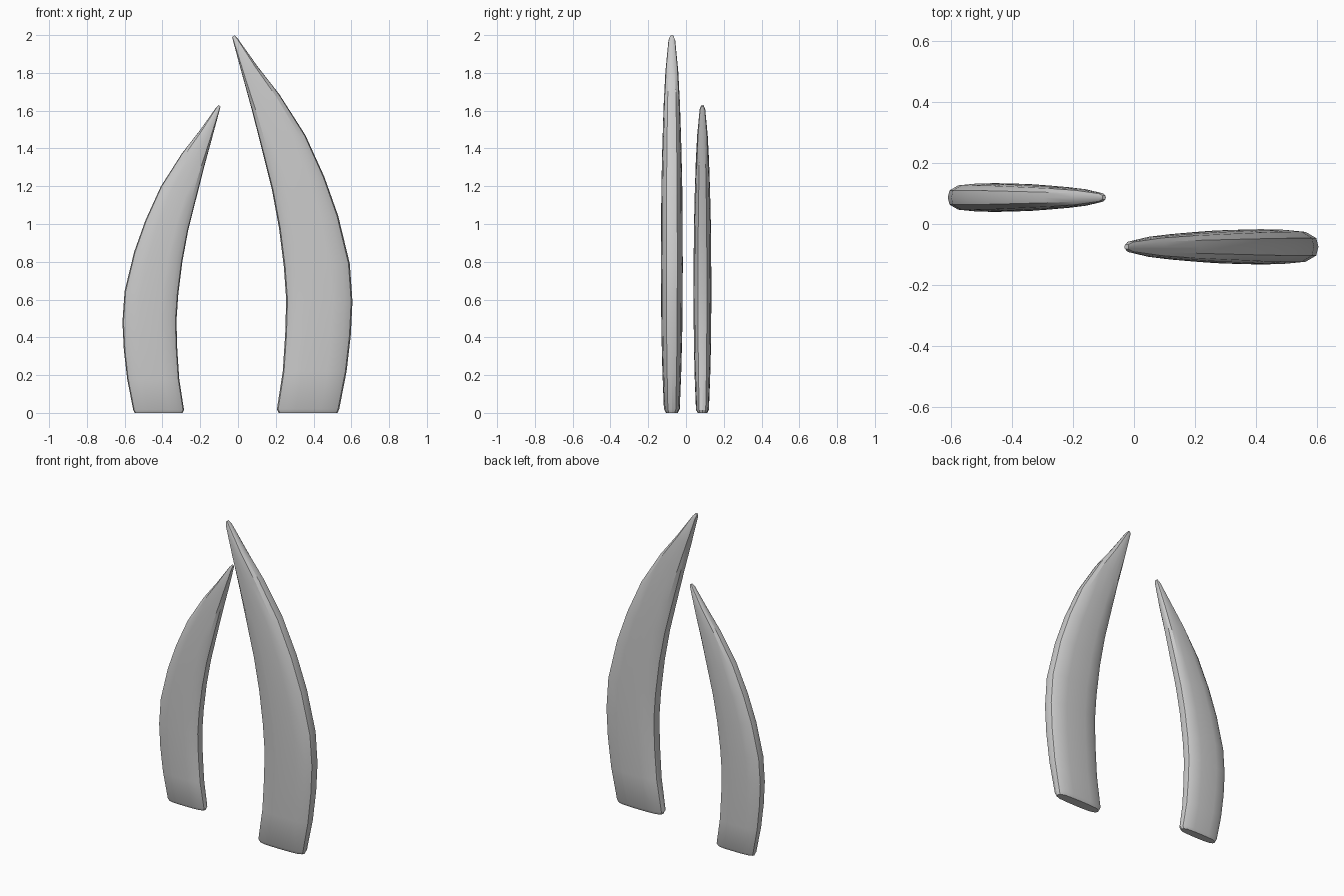
import bpy, bmesh

if "Cube" in bpy.data.objects:
    bpy.data.objects.remove(bpy.data.objects["Cube"])

# One plain grey material
grey = bpy.data.materials.new("light_grey")
grey.diffuse_color = (0.6, 0.6, 0.6, 1)
grey.use_nodes = True
grey.node_tree.nodes["Principled BSDF"].inputs["Base Color"].default_value = grey.diffuse_color

# Rings up the horn: inner edge x, z, outer edge x, z, half thickness
RINGS = [
    (0.215, 0.00, 0.527, 0.00, 0.031),
    (0.206, 0.02, 0.536, 0.02, 0.042),
    (0.237, 0.22, 0.575, 0.22, 0.050),
    (0.250, 0.42, 0.597, 0.41, 0.055),
    (0.255, 0.60, 0.606, 0.59, 0.057),
    (0.243, 0.77, 0.592, 0.79, 0.058),
    (0.217, 0.98, 0.530, 1.045, 0.057),
    (0.180, 1.18, 0.457, 1.25, 0.055),
    (0.130, 1.38, 0.357, 1.47, 0.050),
    (0.077, 1.59, 0.220, 1.685, 0.043),
    (0.025, 1.78, 0.103, 1.835, 0.034),
    (-0.025, 1.965, 0.000, 1.98, 0.018),
    (-0.031, 1.99, -0.018, 2.00, 0.008),
]

# Half cross-section: position from inner to outer edge, share of thickness
HALF = [(0, 0), (0.02, 0.5), (0.12, 0.86), (0.3, 0.97), (0.5, 1),
        (0.7, 0.97), (0.88, 0.86), (0.98, 0.5), (1, 0)]
SECTION = HALF + [(u, -v) for u, v in HALF[-2:0:-1]]


def horn(name, scale, side, shift, y):
    """Loft the rings into a flattened, curved, pointed horn."""
    bm = bmesh.new()
    loops = []
    for xi, zi, xo, zo, t in RINGS:
        loops.append([bm.verts.new((side * ((xi + u * (xo - xi)) * scale + shift),
                                    y + v * t * scale,
                                    (zi + u * (zo - zi)) * scale))
                      for u, v in SECTION])
    n = len(SECTION)
    for a, b in zip(loops, loops[1:]):
        for i in range(n):
            j = (i + 1) % n
            bm.faces.new((a[i], a[j], b[j], b[i]))
    bm.faces.new(loops[0])
    bm.faces.new(loops[-1])
    bmesh.ops.recalc_face_normals(bm, faces=bm.faces)
    mesh = bpy.data.meshes.new(name)
    bm.to_mesh(mesh)
    bm.free()
    mesh.materials.append(grey)
    ob = bpy.data.objects.new(name, mesh)
    bpy.context.collection.objects.link(ob)
    bpy.ops.object.select_all(action='DESELECT')
    ob.select_set(True)
    bpy.context.view_layer.objects.active = ob
    bpy.ops.object.shade_smooth_by_angle(angle=0.52)


# Tall horn at the front right, smaller mirrored horn at the back left
horn("large_horn", 1.0, 1, 0.0, -0.075)
horn("small_horn", 0.815, -1, 0.118, 0.087)
